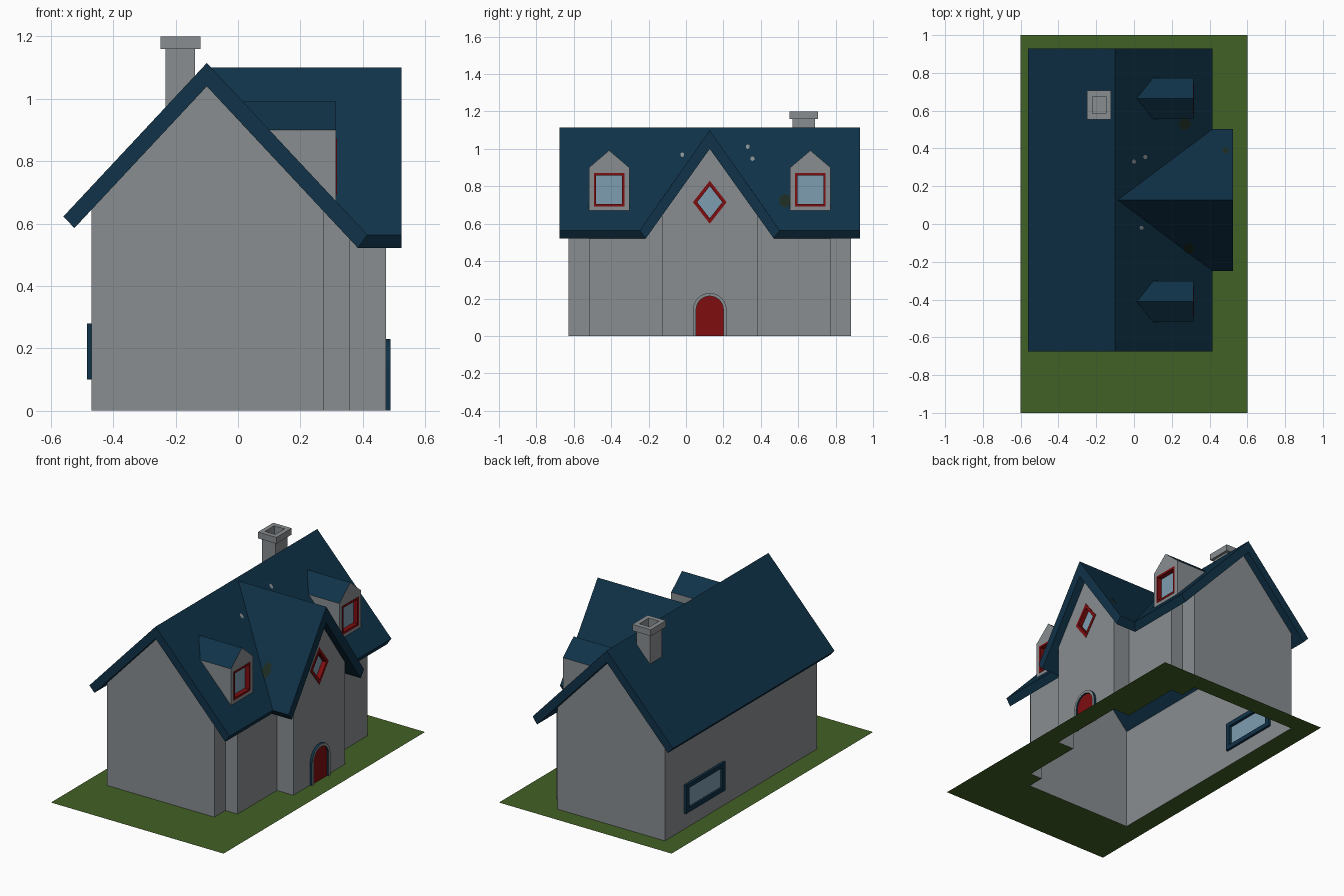
import bpy, bmesh, math
from mathutils import Vector

if "Cube" in bpy.data.objects:
    bpy.data.objects.remove(bpy.data.objects["Cube"])

def mat(name, c):
    m = bpy.data.materials.new(name)
    m.diffuse_color = (*c, 1)
    m.use_nodes = True
    m.node_tree.nodes["Principled BSDF"].inputs["Base Color"].default_value = m.diffuse_color
    return m

GREY = mat("wall grey", (.25, .27, .28))
BLUE = mat("roof blue", (.005, .032, .065))
RED = mat("red paint", (.21, .004, .005))
GLASS = mat("window glass", (.21, .34, .44))
GREEN = mat("lawn green", (.055, .12, .018))
MOSS = mat("dark moss", (.012, .025, .015))

def finish(name, bm, mats, recalc=True, rule=None):
    bmesh.ops.remove_doubles(bm, verts=bm.verts, dist=1e-5)
    if recalc:
        bmesh.ops.recalc_face_normals(bm, faces=bm.faces)
    if rule:
        bm.normal_update()
        for f in bm.faces:
            f.material_index = rule(f)
    me = bpy.data.meshes.new(name)
    bm.to_mesh(me)
    bm.free()
    for m in mats:
        me.materials.append(m)
    ob = bpy.data.objects.new(name, me)
    bpy.context.collection.objects.link(ob)
    return ob

def face(bm, pts):
    return bm.faces.new([bm.verts.new(p) for p in pts])

def slab(bm, a, b):
    """Prism between two matching polygons."""
    va, vb = [bm.verts.new(p) for p in a], [bm.verts.new(p) for p in b]
    bm.faces.new(va)
    bm.faces.new(vb[::-1])
    n = len(a)
    for i in range(n):
        j = (i + 1) % n
        bm.faces.new((va[i], vb[i], vb[j], va[j]))

def holed(bm, outer, inner, normal):
    """Flat face with a hole in it."""
    edges = []
    for loop in (outer, inner):
        vs = [bm.verts.new(p) for p in loop]
        edges += [bm.edges.new((vs[i], vs[i - 1])) for i in range(len(vs))]
    bmesh.ops.triangle_fill(bm, edges=edges, use_beauty=True, normal=normal)

def ring(bm, outer, inner, x0, x1, closed=True):
    """Frame between two (y, z) outlines, from x0 to x1."""
    n = len(outer)
    for i in range(n if closed else n - 1):
        j = (i + 1) % n
        o, p, q, r = outer[i], outer[j], inner[j], inner[i]
        for x in (x0, x1):
            face(bm, [(x, *k) for k in (o, p, q, r)])
        for a, b in ((o, p), (r, q)):
            face(bm, [(x0, *a), (x0, *b), (x1, *b), (x1, *a)])

def rect(y, z, hy, hz):
    return [(y - hy, z - hz), (y + hy, z - hz), (y + hy, z + hz), (y - hy, z + hz)]

def diamond(y, z, hy, hz):
    return [(y, z - hz), (y + hy, z), (y, z + hz), (y - hy, z)]

def at(x, pts):
    return [(x, *p) for p in pts]

def window(name, outer, inner, x0, x1, xg, frame_mat):
    bm = bmesh.new()
    ring(bm, outer, inner, x0, x1)
    finish(name + "_frame", bm, [frame_mat])
    bm = bmesh.new()
    f = face(bm, at(xg, inner))
    if x1 < 0:
        f.normal_flip()
    finish(name + "_glass", bm, [GLASS], recalc=False)

# shared roof planes: top and underside of main roof and wing roof
CY, RX = .127, -.1
def main_t(x): return 1.115 - 1.07 * abs(x - RX)
def main_b(x): return 1.04 - 1.07 * abs(x - RX)
def wing_t(y): return 1.10 - 1.43 * abs(y - CY)
def wing_b(y): return 1.0 - 1.40 * abs(y - CY)
def wall_top(x, y): return max(main_b(x), wing_b(y) if x > 0 else 0) + .006

# stepped footprint, mirrored about the wing's ridge
half = [(-.47, .755), (RX, .755), (.275, .755), (.275, .645), (.36, .645),
        (.36, .323), (.36, .255), (.475, .255)]
foot = [(x, CY - d) for x, d in half] + [(x, CY + d) for x, d in half[::-1]]

# outer walls, open shell with window holes
back_hole = rect(.495, .19, .175, .07)
gable_hole = diamond(CY, .715, .08, .103)
bm = bmesh.new()
for i, (a, b) in enumerate(zip(foot, foot[1:])):
    if i == len(half) - 1:
        continue
    face(bm, [(*a, 0), (*b, 0), (*b, wall_top(*b)), (*a, wall_top(*a))])
a, b = foot[7], foot[8]
holed(bm, [(*a, 0), (*b, 0), (*b, wall_top(*b)), (.475, CY, 1.006), (*a, wall_top(*a))],
      at(.475, gable_hole), (1, 0, 0))
a, b = foot[-1], foot[0]
holed(bm, [(*a, 0), (*b, 0), (*b, wall_top(*b)), (*a, wall_top(*a))],
      at(-.47, back_hole), (-1, 0, 0))
finish("walls", bm, [GREY])

# lawn around the footprint
bm = bmesh.new()
holed(bm, [(-.6, -1, 0), (.6, -1, 0), (.6, 1, 0), (-.6, 1, 0)],
      [(x, y, 0) for x, y in foot], (0, 0, 1))
finish("lawn", bm, [GREEN], recalc=False)

# main roof: plain back slope, front slope notched for the wing
H = .803
def slope(xe, apex, dy, zf):
    pts = [(RX, -H), (xe, -H), (xe, -dy), (apex, 0), (xe, dy), (xe, H), (RX, H)]
    return [(x, CY + y, zf(x)) for x, y in pts]
bm = bmesh.new()
slab(bm, slope(.415, -.086, .375, main_t), slope(.385, -.063, .342, main_b))
slab(bm, *[[(x, CY + s * H, f(x)) for x, s in ((RX, -1), (xe, -1), (xe, 1), (RX, 1))]
           for xe, f in ((-.56, main_t), (-.525, main_b))])
finish("main_roof", bm, [BLUE])

# wing roof, trimmed along the valleys
bm = bmesh.new()
for s in (-1, 1):
    slab(bm, *[[(x, CY + s * d, f(CY + d)) for x, d in ((.525, 0), (xr, 0), (xe, de), (.525, de))]
               for xr, xe, de, f in ((-.086, .415, .375, wing_t), (-.063, .385, .342, wing_b))])
finish("wing_roof", bm, [BLUE])

# dormers with recessed windows
for side, s in (("left", -1), ("right", 1)):
    y = CY + s * .538
    bm = bmesh.new()
    w, xf = .108, .315
    lo, ev, rg = .671, .90, .992
    hole = rect(y, .782, .082, .09)
    holed(bm, at(xf, [(y - w, lo), (y + w, lo), (y + w, ev), (y, rg), (y - w, ev)]),
          at(xf, hole), (1, 0, 0))
    for k in (-w, w):
        face(bm, [(xf, y + k, lo), (xf, y + k, ev), (.1, y + k, ev)])
        face(bm, [(xf, y + k, ev), (xf, y, rg), (.014, y, rg), (.1, y + k, ev)])
    finish(side + "_dormer", bm, [GREY, BLUE], rule=lambda f: int(abs(f.normal.z) > .3))
    window(side + "_dormer_window", hole, rect(y, .782, .07, .077), .283, .317, .287, RED)

# gable and back windows
window("gable_window", diamond(CY, .715, .09, .115), diamond(CY, .715, .067, .086),
       .445, .479, .45, RED)
window("back_window", rect(.495, .19, .195, .09), rect(.495, .19, .165, .062),
       -.455, -.485, -.472, BLUE)

# arched door and its frame
def arch(r, n=12):
    return ([(CY + r, 0)] + [(CY + r * math.cos(math.pi * i / n), .14 + r * math.sin(math.pi * i / n))
            for i in range(n + 1)] + [(CY - r, 0)])
bm = bmesh.new()
ring(bm, arch(.09), arch(.073), .47, .49, closed=False)
finish("door_frame", bm, [GREY, BLUE], rule=lambda f: int(abs(f.normal.x) < .5))
bm = bmesh.new()
slab(bm, at(.48, arch(.073)), at(.474, arch(.073)))
finish("door", bm, [RED])

# chimney with a hollow cap
def square(hx, hy, z):
    return [(-.185 + i * hx, .63 + j * hy, z) for i, j in ((-1, -1), (1, -1), (1, 1), (-1, 1))]
bm = bmesh.new()
levels = [square(.047, .06, .93), square(.047, .06, 1.16), square(.064, .076, 1.16),
          square(.064, .076, 1.2), square(.036, .046, 1.2), square(.036, .046, 1.13)]
for lo, hi in zip(levels, levels[1:]):
    for i in range(4):
        face(bm, [lo[i - 1], lo[i], hi[i], hi[i - 1]])
face(bm, levels[-1])
face(bm, levels[0])
finish("chimney", bm, [GREY])

# small patches lying on the roof slopes
def patch(name, x, y, r, zf, m):
    bm = bmesh.new()
    ring_pts = [(x + r * math.cos(k * math.pi / 3), y + r * math.sin(k * math.pi / 3)) for k in range(6)]
    face(bm, [(px, py, zf(px, py) + .004) for px, py in ring_pts])
    finish(name, bm, [m], recalc=False)
on_main = lambda x, y: main_t(x)
on_wing = lambda x, y: wing_t(y)
for i, (x, y) in enumerate(((.04, -.02), (0, .33), (.06, .355))):
    patch(f"roof_pebble_{i}", x, y, .012, on_main, GREY)
patch("moss_main", .27, .53, .035, on_main, MOSS)
patch("moss_wing_left", .29, -.13, .03, on_wing, MOSS)
patch("moss_wing_right", .485, .39, .018, on_wing, MOSS)
